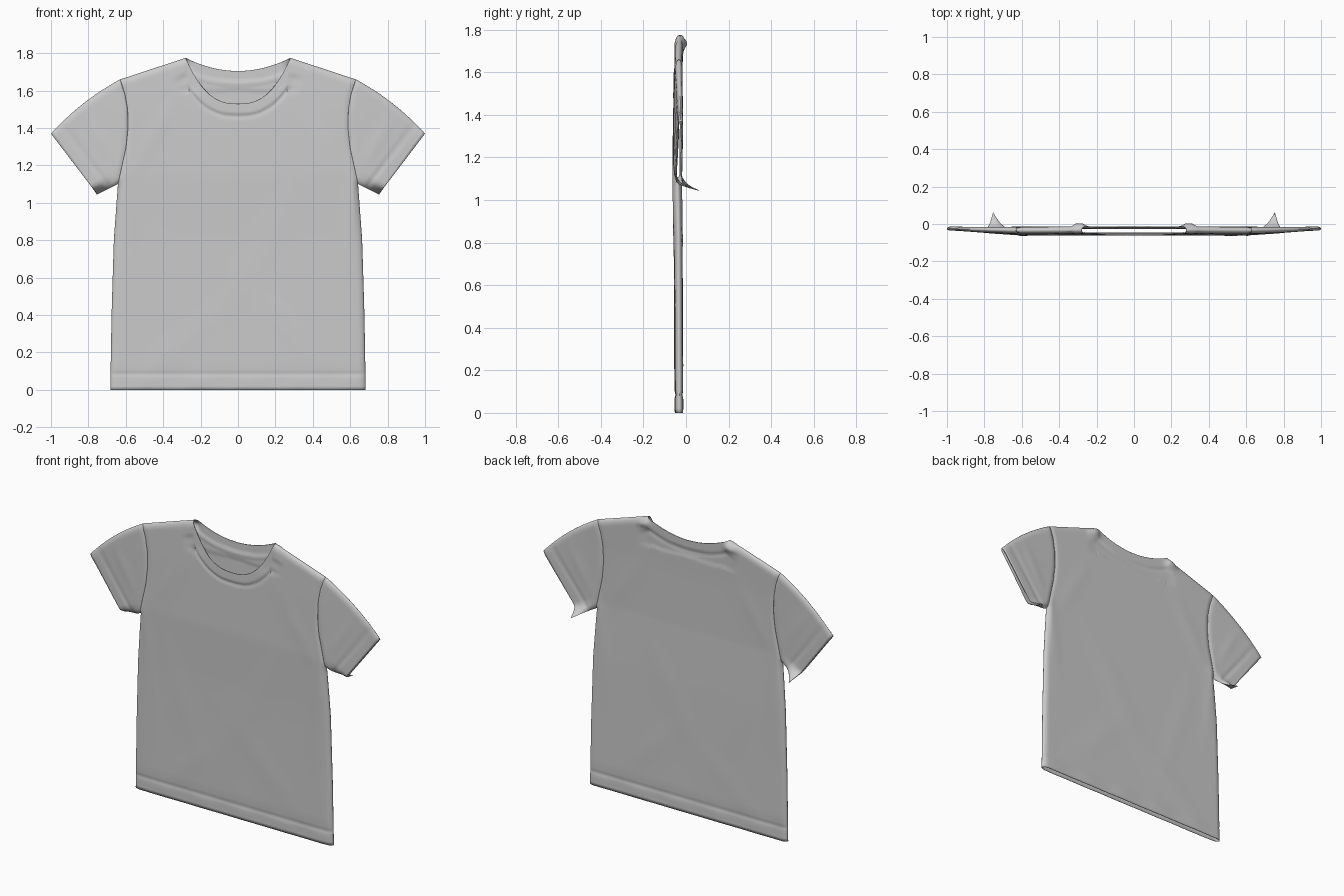
import bpy, bmesh, math
from mathutils import Vector

if "Cube" in bpy.data.objects:
    bpy.data.objects.remove(bpy.data.objects["Cube"])

TOP = 1.66                       # height of the shoulder point
NECK = (0.28, 1.775)
SIDE = [(0, .683), (.4, .676), (.8, .664), (1.1, .642), (1.2, .620), (1.3, .598),
        (1.4, .588), (1.5, .590), (1.58, .604), (TOP, .630)]   # (z, half width)
CENTRE = [(0, -.033), (.8, -.037), (1.15, -.043), (1.5, -.038), (1.78, -.031)]
CUFF_LOW, CUFF_HIGH = Vector((.752, 1.045)), Vector((1.0, 1.37))
VA = 1.1 / TOP                   # armpit position along the side


def interp(pts, a):
    for (a0, b0), (a1, b1) in zip(pts, pts[1:]):
        if a <= a1:
            return b0 + (b1 - b0) * (a - a0) / (a1 - a0)
    return pts[-1][1]


def dist(p, line):
    best = 9.0
    for a, b in zip(line, line[1:]):
        ab = b - a
        k = max(0, min(1, (p - a).dot(ab) / max(ab.length_squared, 1e-12)))
        best = min(best, (p - a - ab * k).length)
    return best


def gauss(d, w):
    return math.exp(-(d / w) ** 2)


# Flat pattern: neckline, body panel and sleeve panel
def top_edge(x, back):
    x = abs(x)
    if x < NECK[0]:
        k = x / NECK[0]
        return 1.705 + .07 * k ** 2 if back else 1.53 + .245 * k ** 2.6
    return NECK[1] + (TOP - NECK[1]) * (x - NECK[0]) / (.63 - NECK[0])


def body_point(u, v, back):
    z = v * TOP + (top_edge(u * .63, back) - TOP) * v ** 3
    return Vector((u * interp(SIDE, v * TOP), z))


def sleeve_point(s, t):
    z = (VA + t * (1 - VA)) * TOP
    p = Vector((interp(SIDE, z), z)).lerp(CUFF_LOW.lerp(CUFF_HIGH, t), s)
    return p + Vector((.6, .8)) * .08 * s * (1 - s) * t * t


# Sampling, denser near edges and seams
T = [0, .02, .05, .08, .12] + [.12 + .045 * i for i in range(1, 13)] + \
    [.66 + .02 * i for i in range(1, 17)] + [.99, .996, 1]
V = [z / TOP for z in (0, .02, .045, .065, .075, .085, .095, .11)] + \
    [.10 + (VA - .10) * i / 16 for i in range(16)] + [VA + t * (1 - VA) for t in T]
UC = NECK[0] / .63
half = [UC * math.sin(math.pi / 2 * i / 14) for i in range(15)] + \
       [UC + (.94 - UC) * i / 10 for i in range(1, 11)] + [.955, .968, .98, .99, .996, 1]
U = [-u for u in reversed(half[1:])] + half
S = [0, .02, .04, .07, .11] + [.11 + .89 * i / 24 for i in range(1, 25)]

# Reference lines: closed silhouette, armhole seam, neck edge
shoulder = [Vector(NECK)] + [sleeve_point(s, 1) for s in S]
under = [Vector((w, z)) for z, w in SIDE[:4]] + [CUFF_LOW]
armhole = [Vector((w, z)) for z, w in SIDE[3:]]
neck = {b: [Vector((NECK[0] * i / 16, top_edge(NECK[0] * i / 16, b))) for i in range(17)]
        for b in (False, True)}

# Soft folds: x, z, angle, length, width, height
FOLDS = [(-.60, .95, 95, .22, .025, .007), (.60, .92, 85, .22, .025, .007),
         (-.30, .25, 40, .25, .05, .004), (.25, .35, 135, .30, .06, .004),
         (-.45, 1.35, 60, .20, .04, .004), (.45, 1.3, 120, .20, .04, .004),
         (.1, .7, 60, .35, .07, .003), (-.35, .65, 110, .3, .05, .003),
         (.75, 1.33, 60, .14, .03, .004), (-.75, 1.35, 120, .14, .03, .004)]


def depth(x, z, back):
    p = Vector((abs(x), z))
    d = min(dist(p, shoulder), dist(p, under))
    if d < 1e-4:
        rim = 0
    else:
        rim = math.sqrt(1 - (1 - min(d / .035, 1)) ** 2)
    out = min(1, max(0, (p.x - .6) / .35))
    h = .019 - .008 * out
    if z > 1.6 and p.x < .3:
        h = .015
    h -= .005 * gauss(dist(p, armhole), .012)                  # armhole seam
    h -= .004 * gauss(z - .085, .010)                          # hem stitching
    if p.x > .6 and z > 1.0:                                   # cuff stitching
        axis = (CUFF_HIGH - CUFF_LOW).normalized()
        q = p - CUFF_LOW
        h -= .004 * gauss(abs(q.x * axis.y - q.y * axis.x) - .075, .012)
    if p.x < .4 and z > 1.4:                                   # ribbed collar
        dn = dist(p, neck[back])
        h += .003 if dn < .06 else 0
        h -= .004 * gauss(dn - .068, .010)
        if back:
            h += .022 * gauss(p.x - .29, .03) * gauss(z - 1.735, .03)
    for cx, cz, ang, ln, wd, amp in FOLDS:
        c, s = math.cos(math.radians(ang)), math.sin(math.radians(ang))
        a, b = (x - cx) * c + (z - cz) * s, (z - cz) * c - (x - cx) * s
        h += amp * .6 * gauss(a, ln) * gauss(b, wd)
    h += .0015 * math.sin(23 * x) * gauss(z - .04, .04)        # rippled hem
    mid = interp(CENTRE, z) * (1 - out) - .025 * out
    return mid + h * rim * (1 if back else -1)


def make_part(name, cols, rows, place, side=1):
    bm = bmesh.new()
    for back in (False, True):
        grid = [[bm.verts.new(place(c, r, back)) for r in rows] for c in cols]
        for a, b in zip(grid, grid[1:]):
            for j in range(len(rows) - 1):
                f = [a[j], b[j], b[j + 1], a[j + 1]]
                bm.faces.new(f[::-1] if back != (side < 0) else f)
    bmesh.ops.remove_doubles(bm, verts=bm.verts, dist=2e-4)
    me = bpy.data.meshes.new(name)
    bm.to_mesh(me)
    bm.free()
    ob = bpy.data.objects.new(name, me)
    bpy.context.collection.objects.link(ob)
    bpy.ops.object.select_all(action='DESELECT')
    ob.select_set(True)
    bpy.context.view_layer.objects.active = ob
    bpy.ops.object.shade_smooth_by_angle(angle=math.radians(50))
    cloth = ob.modifiers.new("cloth_thickness", 'SOLIDIFY')
    cloth.thickness, cloth.offset = .003, -1
    return ob


# Body with hem and collar
def place_body(u, v, back):
    p = body_point(u, v, back)
    return (p.x, depth(p.x, p.y, back), p.y)


make_part("shirt_body", U, V, place_body)

# Sleeves, with the lower cuff corner folded backwards
for side, name in ((-1, "right_sleeve"), (1, "left_sleeve")):
    def place_sleeve(s, t, back):
        p = sleeve_point(s, t)
        y = depth(side * p.x, p.y, back)
        y += .095 * s ** 2 * max(0, 1 - t / .13) ** 1.6
        return (side * p.x, y, p.y)

    make_part(name, S, T, place_sleeve, side)
